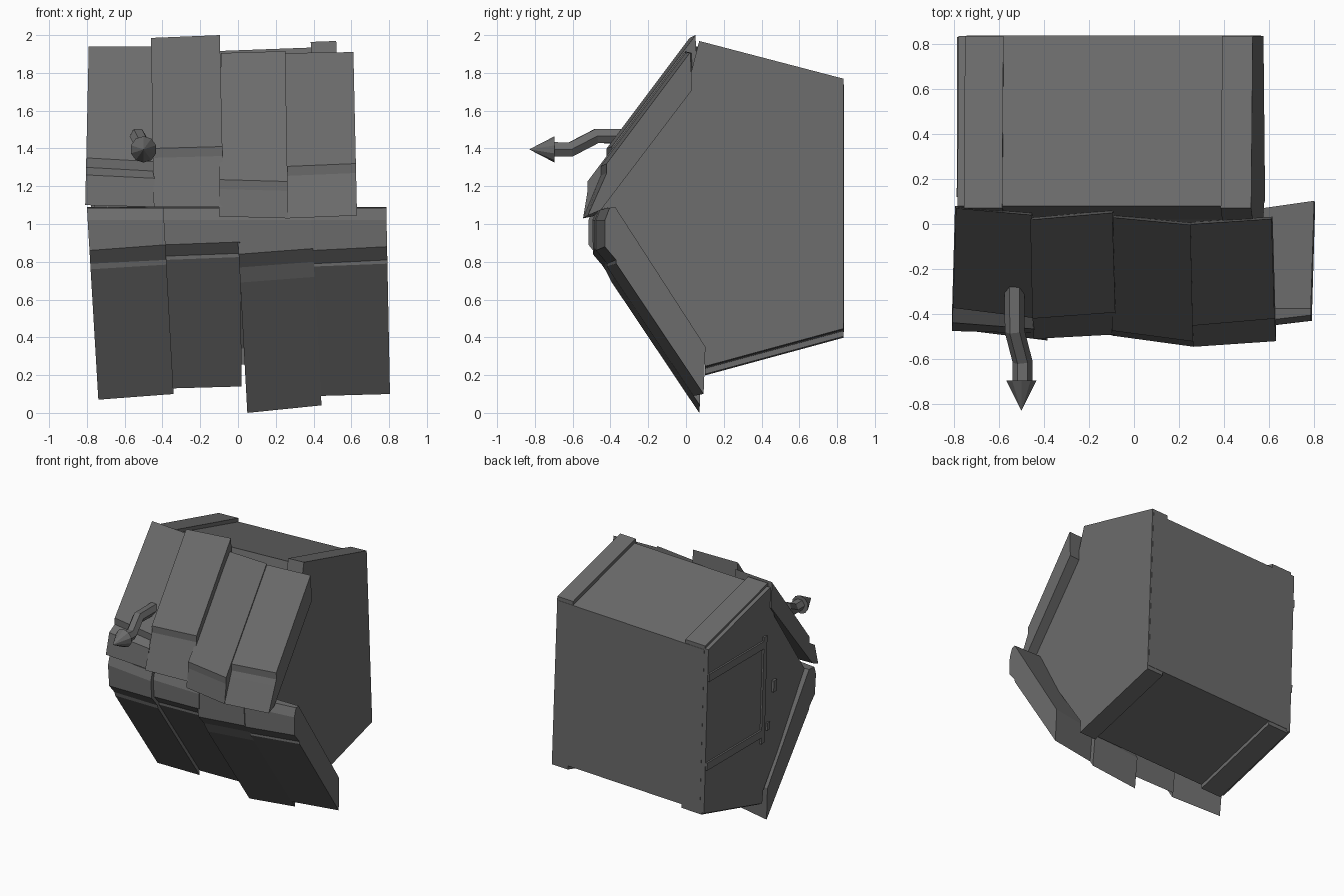
import bpy, bmesh
from mathutils import Vector

if "Cube" in bpy.data.objects:
    bpy.data.objects.remove(bpy.data.objects["Cube"])

grey = bpy.data.materials.new("dark_grey")
grey.diffuse_color = (.148, .148, .148, 1)
grey.use_nodes = True
grey.node_tree.nodes["Principled BSDF"].inputs["Base Color"].default_value = grey.diffuse_color


def loft(name, left, right):
    """Solid between two matching 3D outlines."""
    bm = bmesh.new()
    a = [bm.verts.new(p) for p in left]
    b = [bm.verts.new(p) for p in right]
    n = len(a)
    bm.faces.new(a)
    bm.faces.new(b[::-1])
    for i in range(n):
        j = (i + 1) % n
        bm.faces.new((a[i], b[i], b[j], a[j]))
    bmesh.ops.recalc_face_normals(bm, faces=bm.faces)
    me = bpy.data.meshes.new(name)
    bm.to_mesh(me)
    bm.free()
    me.materials.append(grey)
    ob = bpy.data.objects.new(name, me)
    bpy.context.collection.objects.link(ob)
    return ob


def lerp_x(z, top, bottom):
    """x on a leaning edge given (x, z) of its two ends."""
    t = (z - bottom[1]) / (top[1] - bottom[1])
    return bottom[0] + t * (top[0] - bottom[0])


def wall(name, profile, left, right):
    """Body slab that leans in x and drops slightly towards the left."""
    edges = []
    for e in (left, right):
        pts = [(lerp_x(z, (e[0], 1.97), (e[1], 0.3)), y, z) for y, z in profile]
        edges.append([(x, y, z + .037 * (x - .55)) for x, y, z in pts])
    loft(name, *edges)


# Body: core between two taller side walls
front = [(.1, .34), (-.41, 1.06), (-.46, 1.09), (0, 1.7)]
inner_front = [(.1, .36), (-.37, 1.06), (-.40, 1.10), (.02, 1.7)]
wall("core", [(.08, 1.94), (.836, 1.74), (.836, .475), (.1, .275)] + inner_front, (-.75, -.70), (.51, .57))
outline = [(.07, 1.97), (.834, 1.77), (.834, .445), (.1, .245)]
wall("right_wall", outline + front, (.385, .44), (.52, .58))
wall("left_wall", outline + inner_front, (-.585, -.54), (-.755, -.715))
# Outer skin of the left wall, a little below the roof line
wall("left_skin", [(.08, 1.95), (.835, 1.75), (.835, .46), (.11, .26)] + inner_front, (-.75, -.70), (-.785, -.735))


def strip(name, y0, y1, z0, z1, out=.015):
    x = lambda z: lerp_x(z, (-.785, 1.97), (-.735, .3))
    pts = [(y0, z0), (y1, z0), (y1, z1), (y0, z1)]
    loft(name, [(x(z) + .02, y, z) for y, z in pts], [(x(z) - out, y, z) for y, z in pts])


# Shutter frame and small fittings on the left side
strip("shutter_top", .13, .83, 1.45, 1.51)
strip("shutter_bottom", .13, .83, .75, .81)
strip("shutter_post", .12, .16, .70, 1.54)
strip("shutter_handle", -.01, .03, 1.06, 1.15, .02)
strip("shutter_catch", .06, .09, .78, .84)


# Upper front boards: sloping face, small lip, steeper lower end
def upper(y_off, zt, zk, yb, zb, bulge=0):
    y = lambda z: .05 - .75 * (2 - z) + y_off
    z_lip = zk - .05
    z_mid = z_lip + (zb - z_lip) * .2
    y_mid = y(zk) + (yb - y(zk)) * .2 - bulge
    return [(y(zt), zt), (y(zk), zk), (y(zk), z_lip), (y_mid, z_mid), (yb, zb),
            (yb + .07, zb + .03), (y(zt) + .01, zt - .2)]


# Lower front boards: upright head, undercut, lip, long slope inward
def lower(y_off, zk, lip0, lip1, zb):
    y = lambda z: .08 - .67 * z + y_off
    return [(-.375, 1.09), (y(zk) + .025, 1.085), (y(zk), 1.02), (y(zk), zk),
            (y(lip0) + .012, lip0), (y(lip1), lip1), (y(zb), zb), (y(zb) + .01, zb + .25)]


def board(name, shape, left, right, xl, xr, z_top, z_bot):
    sides = []
    for args, x in ((left, xl), (right, xr)):
        sides.append([(lerp_x(z, (x[0], z_top), (x[1], z_bot)), yy, z) for yy, z in shape(*args)])
    loft(name, *sides)


upper_boards = [
    ((.065, 1.94, 1.35, -.475, 1.10, .045), (.035, 1.94, 1.33, -.485, 1.09, .035), (-.79, -.81), (-.455, -.44)),
    ((-.02, 1.985, 1.40, -.51, 1.09), (0, 2.0, 1.41, -.49, 1.09), (-.46, -.445), (-.095, -.075)),
    ((.05, 1.905, 1.235, -.495, 1.04), (.01, 1.915, 1.225, -.545, 1.03), (-.09, -.10), (.25, .265)),
    ((.02, 1.905, 1.305, -.545, 1.03), (.04, 1.91, 1.32, -.52, 1.045), (.25, .265), (.61, .63)),
]
for i, (l, r, xl, xr) in enumerate(upper_boards):
    board(f"upper_board_{i + 1}", upper, l, r, xl, xr, 1.95, 1.05)

lower_boards = [
    ((.03, .86, .79, .76, .07), (0, .89, .81, .785, .10), (-.80, -.74), (-.395, -.34)),
    ((.03, .89, .83, .81, .13), (.03, .905, .845, .825, .14), (-.395, -.34), (.01, .02)),
    ((-.01, .84, .77, .69, .0), (.02, .87, .80, .72, .04), (-.01, .045), (.385, .44)),
    ((.02, .86, .79, .775, .09), (.08, .88, .81, .79, .10), (.385, .44), (.785, .805)),
]
for i, (l, r, xl, xr) in enumerate(lower_boards):
    board(f"lower_board_{i + 1}", lower, l, r, xl, xr, 1.09, .08)

# Bent hexagonal rod with a pointed tip
path = [(-.53, -.28, 1.465), (-.53, -.475, 1.465), (-.495, -.61, 1.395), (-.495, -.72, 1.395)]
cu = bpy.data.curves.new("hook_rod", 'CURVE')
cu.dimensions = '3D'
cu.bevel_depth = .044
cu.bevel_resolution = 1
cu.use_fill_caps = True
sp = cu.splines.new('POLY')
sp.points.add(len(path) - 1)
for pt, co in zip(sp.points, path):
    pt.co = (*co, 1)
sp.use_smooth = False
cu.materials.append(grey)
rod = bpy.data.objects.new("hook_rod", cu)
bpy.context.collection.objects.link(rod)

bpy.ops.mesh.primitive_cone_add(vertices=10, radius1=.07, radius2=0, depth=.135, location=(-.50, -.7625, 1.395))
tip = bpy.context.object
tip.name = "rod_tip"
tip.data.materials.append(grey)
tip.rotation_euler = Vector((0, -1, 0)).to_track_quat('Z', 'Y').to_euler()
